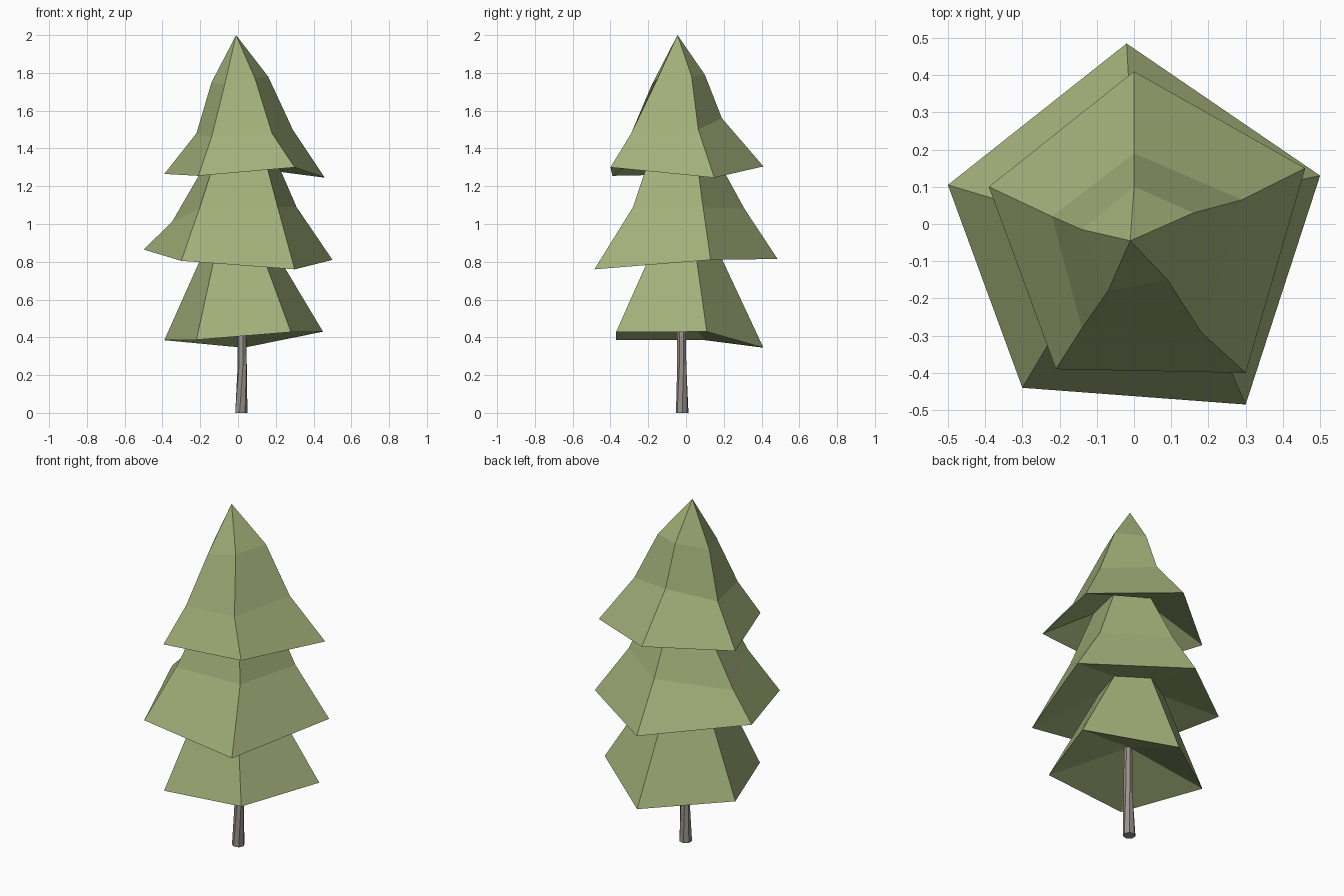
import bpy, bmesh, math
from mathutils import Vector

if "Cube" in bpy.data.objects:
    bpy.data.objects.remove(bpy.data.objects["Cube"])


def material(name, rgb):
    m = bpy.data.materials.new(name)
    m.diffuse_color = (*rgb, 1)
    m.use_nodes = True
    m.node_tree.nodes["Principled BSDF"].inputs["Base Color"].default_value = m.diffuse_color
    return m


def skin(name, rings, mat, closed_ends=False):
    """Bridge successive rings from top to bottom; a one-point ring makes a fan."""
    bm = bmesh.new()
    loops = [[bm.verts.new(p) for p in ring] for ring in rings]
    for a, b in zip(loops, loops[1:]):
        n = max(len(a), len(b))
        for i in range(n):
            j = (i + 1) % n
            if len(a) == 1:
                bm.faces.new((a[0], b[i], b[j]))
            elif len(b) == 1:
                bm.faces.new((a[i], b[0], a[j]))
            else:
                bm.faces.new((a[i], b[i], b[j], a[j]))
    if closed_ends:
        bm.faces.new(loops[0])
        bm.faces.new(loops[-1][::-1])
    me = bpy.data.meshes.new(name)
    bm.to_mesh(me)
    bm.free()
    me.materials.append(mat)
    ob = bpy.data.objects.new(name, me)
    bpy.context.collection.objects.link(ob)
    return ob


green = material("needles", (0.36, 0.43, 0.19))
bark = material("bark", (0.32, 0.29, 0.26))

# Corner order of every five-sided ring: front left, front right, right, back, left
# Collars: where each tier grows out of the underside of the one above
upper_collar = [(-.105, -.17, 1.39), (.13, -.18, 1.39), (.18, .05, 1.39),
                (.0, .14, 1.39), (-.13, .05, 1.39)]
lower_collar = [(-.11, -.165, .89), (.11, -.165, .89), (.175, .045, .89),
                (.01, .155, .89), (-.165, .05, .89)]

# Top tier: tip, two bends, ragged rim, underside up to the collar
top_rings = [
    [(-.01, -.045, 2)],
    [(-.07, -.18, 1.74), (.09, -.15, 1.77), (.16, .03, 1.78), (0, .10, 1.79), (-.14, -.015, 1.75)],
    [(-.14, -.28, 1.46), (.18, -.29, 1.48), (.29, .065, 1.50), (0, .19, 1.56), (-.22, .02, 1.48)],
    [(-.21, -.39, 1.255), (.30, -.40, 1.30), (.46, .15, 1.245), (0, .41, 1.305), (-.39, .10, 1.265)],
    upper_collar]
skin("top_tier", top_rings, green)

# Middle tier: collar, bend, rim, underside
middle_rings = [
    upper_collar,
    [(-.205, -.28, 1.08), (.21, -.28, 1.09), (.31, .09, 1.09), (-.01, .31, 1.08), (-.35, .06, 1.01)],
    [(-.30, -.44, .805), (.30, -.485, .76), (.50, .13, .81), (-.02, .485, .815), (-.50, .105, .865)],
    lower_collar]
skin("middle_tier", middle_rings, green)

# Bottom tier: collar, rim, hollow underside
bottom_rings = [
    lower_collar,
    [(-.22, -.37, .387), (.28, -.37, .428), (.45, .11, .43), (.03, .41, .345), (-.39, .10, .385)],
    [(.015, -.02, .54)]]
skin("bottom_tier", bottom_rings, green)

# Trunk: slightly crooked, twisted seven-sided stem
trunk_rings = []
for z, x, y, r, twist in [(.56, .02, -.025, .022, .5), (.25, .023, -.022, .025, .35), (0, .016, -.02, .034, 0)]:
    trunk_rings.append([Vector((x + r * math.cos(a), y + r * math.sin(a), z))
                        for a in (twist + i * math.tau / 7 for i in range(7))])
skin("trunk", trunk_rings, bark, closed_ends=True)

# Make all normals face outward on the closed trunk
me = bpy.data.objects["trunk"].data
bm = bmesh.new()
bm.from_mesh(me)
bmesh.ops.recalc_face_normals(bm, faces=bm.faces)
bm.to_mesh(me)
bm.free()
